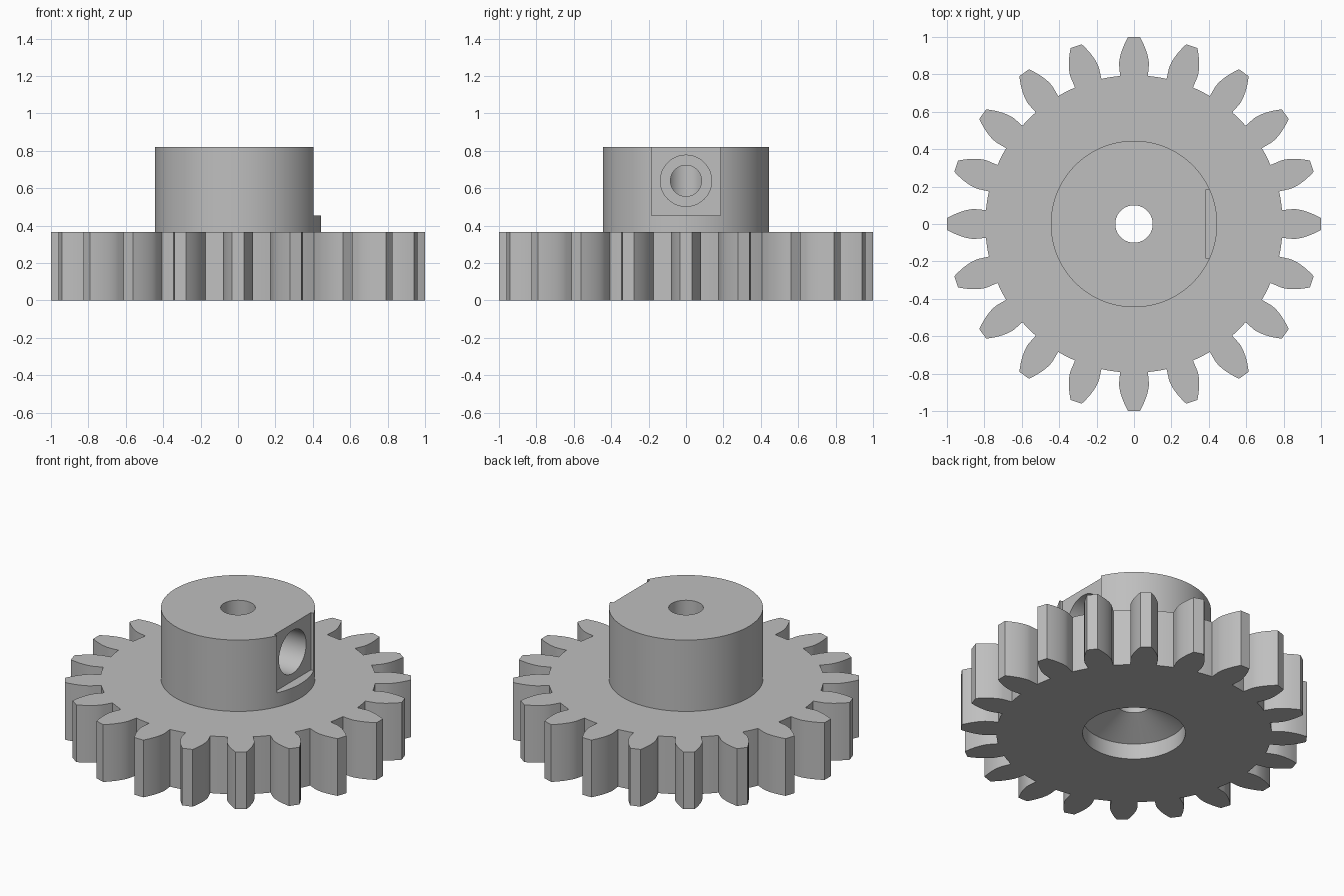
import bpy, bmesh
from math import pi, cos, sin, tan, acos, radians

if "Cube" in bpy.data.objects:
    bpy.data.objects.remove(bpy.data.objects["Cube"], do_unlink=True)

# Main dimensions
TEETH = 20
TIP_R, PITCH_R, ROOT_R = 1.0, 0.909, 0.795
BASE_R = PITCH_R * cos(radians(20))
WHEEL_H, TOP = 0.365, 0.82
HUB_R, BORE_R = 0.445, 0.1
FLAT_X, SCREW_Z = 0.385, 0.64

grey = bpy.data.materials.new("plain grey")
grey.use_nodes = True
colour = (0.52, 0.52, 0.52, 1)
grey.diffuse_color = colour
grey.node_tree.nodes["Principled BSDF"].inputs["Base Color"].default_value = colour


def finish(bm, name):
    bmesh.ops.recalc_face_normals(bm, faces=bm.faces)
    mesh = bpy.data.meshes.new(name)
    bm.to_mesh(mesh)
    bm.free()
    mesh.materials.append(grey)
    obj = bpy.data.objects.new(name, mesh)
    bpy.context.collection.objects.link(obj)
    return obj


def prism(name, outline, z0, z1):
    """Extrude an (x, y) outline upwards."""
    bm = bmesh.new()
    face = bm.faces.new([bm.verts.new((x, y, z0)) for x, y in outline])
    top = bmesh.ops.extrude_face_region(bm, geom=[face])["geom"]
    verts = [v for v in top if isinstance(v, bmesh.types.BMVert)]
    bmesh.ops.translate(bm, verts=verts, vec=(0, 0, z1 - z0))
    return finish(bm, name)


def lathe(name, profile, along_x=False, height=0, steps=96):
    """Stack rings of (radius, position) around z, or around x at a height."""
    bm = bmesh.new()
    rings = []
    for r, p in profile:
        ring = []
        for i in range(steps):
            a = 2 * pi * i / steps
            u, v = r * cos(a), r * sin(a)
            ring.append(bm.verts.new((p, u, v + height) if along_x else (u, v, p)))
        rings.append(ring)
    for low, high in zip(rings, rings[1:]):
        for i in range(steps):
            j = (i + 1) % steps
            bm.faces.new((low[i], low[j], high[j], high[i]))
    bm.faces.new(rings[0])
    bm.faces.new(rings[-1])
    return finish(bm, name)


def combine(body, tool, operation):
    mod = body.modifiers.new(operation.lower(), 'BOOLEAN')
    mod.operation, mod.solver, mod.object = operation, 'EXACT', tool
    bpy.context.view_layer.objects.active = body
    bpy.ops.object.modifier_apply(modifier=mod.name)
    bpy.data.objects.remove(tool, do_unlink=True)


def half_angle(r):
    """Half the angular thickness of an involute tooth at radius r."""
    def involute(a):
        return tan(a) - a
    pressure = acos(min(1, BASE_R / r))
    return pi / (2 * TEETH) + involute(radians(20)) - involute(pressure)


# Toothed wheel outline: up one flank, down the other, along the root arc
flank = [(ROOT_R, half_angle(BASE_R))]
for i in range(9):
    r = BASE_R + (TIP_R - BASE_R) * i / 8
    flank.append((r, half_angle(r)))
pitch = 2 * pi / TEETH
outline = []
for t in range(TEETH):
    mid = t * pitch
    polar = [(r, mid - a) for r, a in flank] + [(r, mid + a) for r, a in reversed(flank)]
    gap = pitch - 2 * flank[0][1]
    polar += [(ROOT_R, mid + flank[0][1] + gap * k / 3) for k in (1, 2)]
    outline += [(r * cos(a), r * sin(a)) for r, a in polar]
gear = prism("spur_gear_with_hub", outline, 0, WHEEL_H)

# Hub on top of the wheel
combine(gear, lathe("hub", [(HUB_R, 0.25), (HUB_R, TOP)]), 'UNION')

# Shaft bore with a recess and conical shoulder underneath
bore = [(0.297, -0.1), (0.297, 0.1), (BORE_R, 0.195), (BORE_R, 1)]
combine(gear, lathe("bore_cutter", bore), 'DIFFERENCE')

# Flat pocket on the hub's left side
pocket = [(FLAT_X, -0.185), (0.6, -0.185), (0.6, 0.185), (FLAT_X, 0.185)]
combine(gear, prism("flat_cutter", pocket, 0.455, 1), 'DIFFERENCE')

# Counterbored set screw hole running into the bore
screw = [(0.083, 0), (0.083, 0.17), (0.137, 0.17), (0.137, 0.6)]
combine(gear, lathe("screw_cutter", screw, True, SCREW_Z, 64), 'DIFFERENCE')

bpy.ops.object.select_all(action='DESELECT')
gear.select_set(True)
bpy.context.view_layer.objects.active = gear
bpy.ops.object.shade_smooth_by_angle(angle=radians(25))
